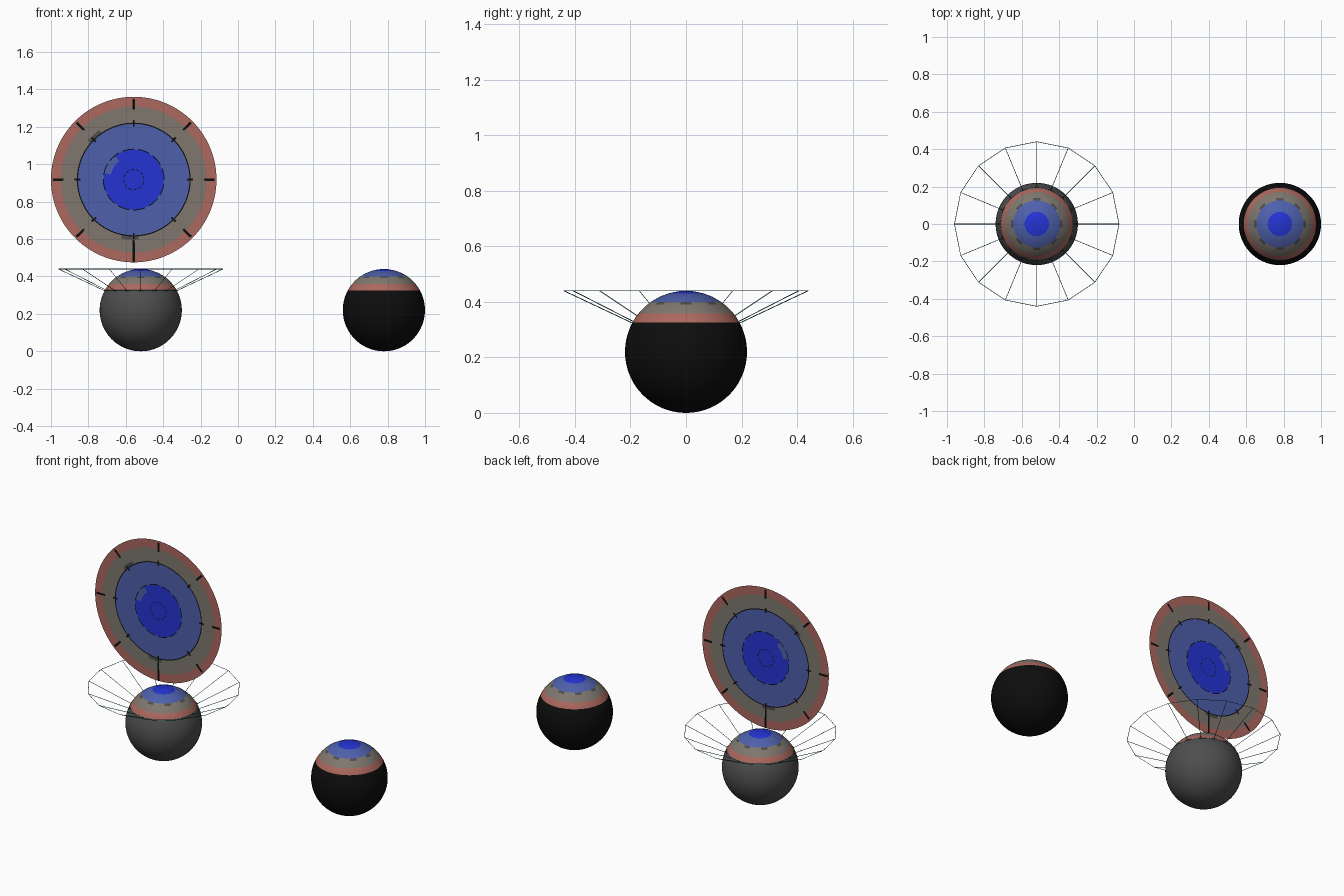
import bpy, bmesh, math
from mathutils import Vector

if "Cube" in bpy.data.objects:
    bpy.data.objects.remove(bpy.data.objects["Cube"])


def mat(name, r, g, b):
    m = bpy.data.materials.new(name)
    lin = [((c / 255 + 0.055) / 1.055) ** 2.4 if c > 10 else c / 255 / 12.92 for c in (r, g, b)]
    m.diffuse_color = (*lin, 1)
    m.use_nodes = True
    m.node_tree.nodes["Principled BSDF"].inputs["Base Color"].default_value = m.diffuse_color
    return m


MATS = [mat("bright_blue", 36, 52, 212), mat("slate_blue", 78, 96, 172),
        mat("warm_grey", 126, 119, 110), mat("dusty_red", 172, 104, 94),
        mat("black", 13, 13, 13), mat("dark_grey", 78, 78, 78)]
TEAL = mat("dark_teal", 20, 95, 100)
BRIGHT, BLUE, GREY, RED, BLACK, DARK = range(6)


def off45(a):
    """Degrees from the nearest multiple of 45."""
    return abs((a + 22.5) % 45 - 22.5)


def lathe(name, rings, n, place, rule, smooth):
    """Stack rings of (radius, height), closing ends of zero radius."""
    bm = bmesh.new()
    rows = []
    for r, h in rings:
        if r < 1e-5:
            rows.append([bm.verts.new(place(0, 0, h))] * n)
        else:
            rows.append([bm.verts.new(place(r * math.cos(2 * math.pi * (i - .5) / n),
                                            r * math.sin(2 * math.pi * (i - .5) / n), h))
                         for i in range(n)])
    for k in range(len(rows) - 1):
        rm = (rings[k][0] + rings[k + 1][0]) / 2
        hm = (rings[k][1] + rings[k + 1][1]) / 2
        for i in range(n):
            j = (i + 1) % n
            vs = list(dict.fromkeys([rows[k][i], rows[k][j], rows[k + 1][j], rows[k + 1][i]]))
            f = bm.faces.new(vs)
            f.material_index = rule(rm, 360 * i / n, hm)
            f.smooth = smooth
    bmesh.ops.recalc_face_normals(bm, faces=bm.faces)
    me = bpy.data.meshes.new(name)
    bm.to_mesh(me)
    bm.free()
    for m in MATS:
        me.materials.append(m)
    ob = bpy.data.objects.new(name, me)
    bpy.context.collection.objects.link(ob)
    return ob


# Two balls with a banded cap on top
R = 0.22
RIM = 0.193


def ball(name, x, body):
    def rule(r, a, h):
        if h < 0.105:
            return body
        if r < 0.065:
            return BRIGHT
        if r < 0.126:
            return BLUE
        if r < 0.139 and off45(a) < 11:
            return DARK
        return GREY if r < 0.171 else RED

    cuts = [0, .03, .065, .096, .126, .139, .155, .171, .182, RIM]
    rings = [(r, math.sqrt(R * R - r * r)) for r in cuts]
    t0 = math.asin(RIM / R)
    steps = 26
    for s in range(1, steps + 1):
        t = t0 + (math.pi - t0) * s / steps
        rings.append((R * math.sin(t) if s < steps else 0, R * math.cos(t)))
    return lathe(name, rings, 64, lambda u, v, h: (x + u, v, R + h), rule, True)


ball("left_ball", -0.52, DARK)
ball("right_ball", 0.78, BLACK)


# Upright flat map disc with rings, ticks and spots
def disc_rule(r, a, h):
    d = off45(a)
    if .298 < r < .304 or (.160 < r < .165 and a % 30 < 22) or (.052 < r < .056 and a % 30 < 18):
        return BLACK
    if r < .162:
        return BLUE if r > .125 and 128 < a < 168 else BRIGHT
    if r < .3:
        return BLACK if r > .285 and d < 1.6 else BLUE
    if r < .318 and d < 1.6:
        return BLACK
    if r < .322 and (abs(a - 132) < 7 or abs(a - 266) < 9):
        return DARK
    if a == 270 or (r > .375 and d < 1 and r < .432):
        return BLACK
    return GREY if r < .39 else RED


radii = [0, .052, .056, .125, .160, .165, .285, .298, .304, .318, .322, .375, .39, .432, .4425]
lathe("map_disc", [(r, 0) for r in radii], 192,
      lambda u, v, h: (-0.5575 + u, 0, 0.918 + v), disc_rule, False)

# Thin wire funnel around the left ball
N = 16
cu = bpy.data.curves.new("wire_funnel", 'CURVE')
cu.dimensions = '3D'
cu.bevel_depth = 0.0015
cu.bevel_resolution = 0


def wire(points, closed):
    s = cu.splines.new('POLY')
    s.points.add(len(points) - 1)
    for p, q in zip(s.points, points):
        p.co = (*q, 1)
    s.use_cyclic_u = closed


def circle(r, z):
    return [Vector((-0.52 + r * math.cos(2 * math.pi * i / N), r * math.sin(2 * math.pi * i / N), z))
            for i in range(N)]


inner, outer = circle(0.196, 0.325), circle(0.44, 0.44)
wire(inner, True)
wire(outer, True)
for p, q in zip(inner, outer):
    wire([p, q], False)
cu.materials.append(TEAL)
bpy.context.collection.objects.link(bpy.data.objects.new("wire_funnel", cu))
